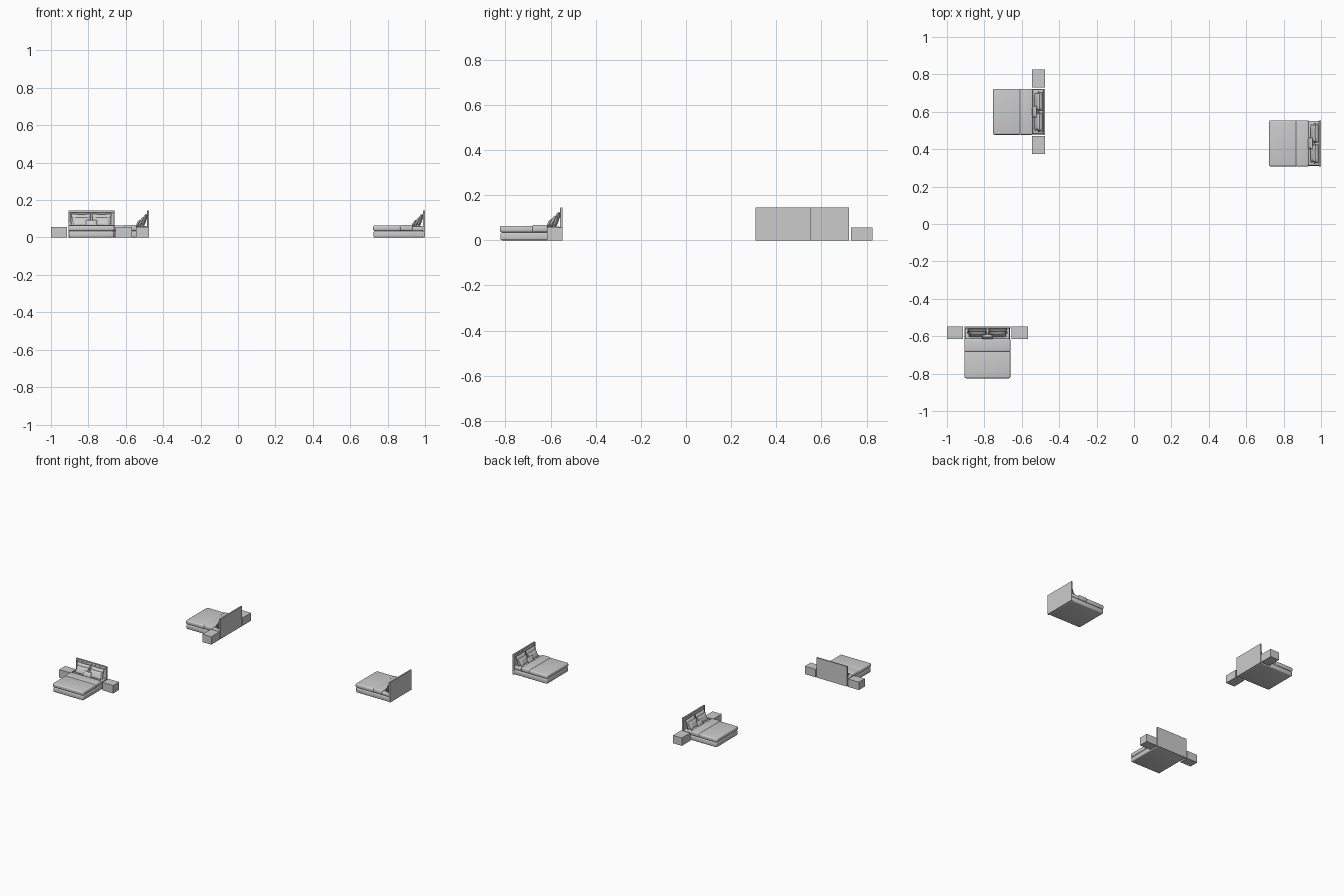
import bpy, bmesh, math
from mathutils import Matrix, Vector

if "Cube" in bpy.data.objects:
    bpy.data.objects.remove(bpy.data.objects["Cube"])


def add_object(name, bm, frame, smooth):
    mesh = bpy.data.meshes.new(name)
    bm.to_mesh(mesh)
    bm.free()
    ob = bpy.data.objects.new(name, mesh)
    bpy.context.collection.objects.link(ob)
    ob.matrix_world = frame
    if smooth:
        bpy.ops.object.select_all(action='DESELECT')
        ob.select_set(True)
        bpy.context.view_layer.objects.active = ob
        bpy.ops.object.shade_smooth_by_angle(angle=math.radians(40))
    return ob


def box(name, frame, x, y, z, bevel=0.0, segments=3):
    """Box from (min, max) ranges, with optionally rounded edges."""
    bm = bmesh.new()
    bmesh.ops.create_cube(bm, size=1)
    for v in bm.verts:
        v.co = Vector([r[0] + (c + 0.5) * (r[1] - r[0]) for c, r in zip(v.co, (x, y, z))])
    if bevel:
        bmesh.ops.bevel(bm, geom=bm.edges[:], offset=bevel, segments=segments,
                        profile=0.5, affect='EDGES')
    return add_object(name, bm, frame, bevel > 0)


def pillow(name, frame, cx, y, z, w, h, t, lean):
    """Plump pillow standing on its lower edge and leaning back."""
    bm = bmesh.new()
    bmesh.ops.create_cube(bm, size=2)
    bmesh.ops.subdivide_edges(bm, edges=bm.edges[:], cuts=11, use_grid_fill=True)
    for vert in bm.verts:
        u, d, v = vert.co
        puff = 0.12 + 0.88 * math.sqrt(max(0, (1 - u ** 4) * (1 - v ** 4)))
        # sides are drawn in between the four pointed corners
        px = u * (1 - 0.07 * (1 - v * v))
        pz = v * (1 - 0.07 * (1 - u * u))
        vert.co = (px * w / 2, d * puff * t / 2, (pz + 1) * h / 2)
    bm.transform(Matrix.Translation((cx, y, z)) @ Matrix.Rotation(-lean, 4, 'X'))
    add_object(name, bm, frame, True)


def bed(label, frame):
    """Bed with its head at local +y and the headboard back on y = 0."""
    hw = 0.123
    # headboard panel with raised border
    box(label + "_headboard", frame, (-hw, hw), (-0.006, 0), (0, 0.144))
    box(label + "_headboard_top_rail", frame, (-hw, hw), (-0.011, -0.005), (0.132, 0.144), 0.001, 1)
    for s, side in ((-1, "left"), (1, "right")):
        xs = sorted((s * hw, s * (hw - 0.011)))
        box(f"{label}_headboard_{side}_rail", frame, xs, (-0.011, -0.005), (0, 0.133), 0.001, 1)
    # base, mattress, duvet and folded band
    box(label + "_base", frame, (-0.121, 0.121), (-0.275, -0.008), (0, 0.034), 0.007)
    box(label + "_mattress", frame, (-0.119, 0.119), (-0.272, -0.008), (0.034, 0.06), 0.008)
    box(label + "_duvet", frame, (-hw, hw), (-0.278, -0.128), (0.035, 0.064), 0.009, 4)
    box(label + "_duvet_fold", frame, (-hw, hw), (-0.135, -0.066), (0.037, 0.067), 0.007, 4)
    # two rows of pillows and a small cushion
    for s, side in ((-1, "left"), (1, "right")):
        pillow(f"{label}_back_pillow_{side}", frame, s * 0.055, -0.036, 0.060,
               0.106, 0.069, 0.020, math.radians(18))
        pillow(f"{label}_front_pillow_{side}", frame, s * 0.054, -0.053, 0.060,
               0.094, 0.054, 0.020, math.radians(28))
    pillow(label + "_cushion", frame, 0, -0.066, 0.060, 0.062, 0.038, 0.016, math.radians(30))


def nightstands(label, frame, inner, outer, depth, height):
    for s, side in ((-1, "left"), (1, "right")):
        box(f"{label}_nightstand_{side}", frame, sorted((s * inner, s * outer)),
            (-depth, 0), (0, height))


turn = Matrix.Rotation(-math.pi / 2, 4, 'Z')
front = Matrix.Translation((-0.784, -0.547, 0))
rear = Matrix.Translation((-0.475, 0.600, 0)) @ turn
side_bed = Matrix.Translation((1.0, 0.431, 0)) @ turn

bed("front_bed", front)
bed("rear_bed", rear)
bed("side_bed", side_bed)
nightstands("front_bed", front, 0.129, 0.216, 0.068, 0.057)
nightstands("rear_bed", rear, 0.130, 0.227, 0.071, 0.057)
